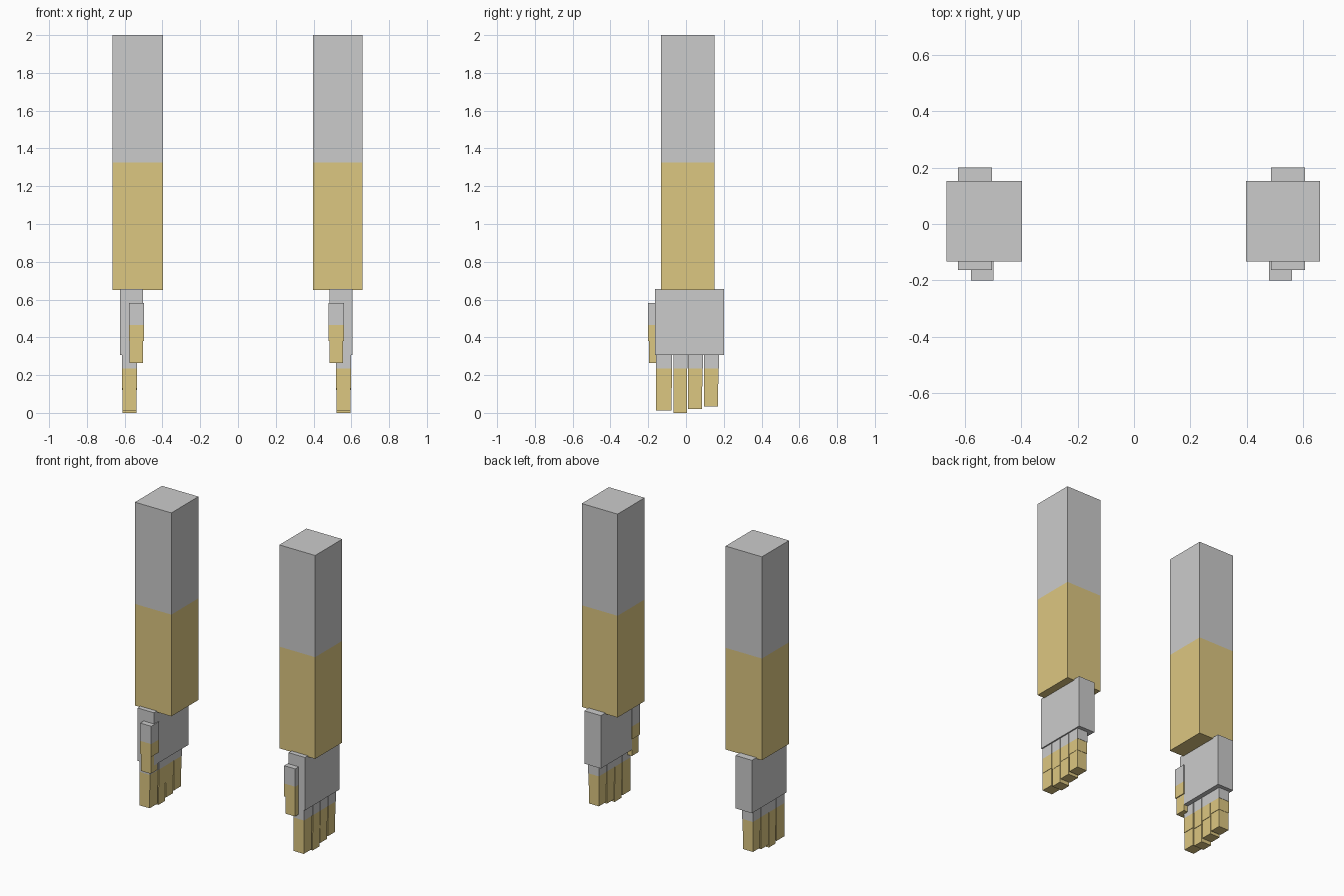
import bpy
import bmesh

if "Cube" in bpy.data.objects:
    bpy.data.objects.remove(bpy.data.objects["Cube"])

gold = bpy.data.materials.new("gold")
gold.diffuse_color = (0.72, 0.57, 0.22, 1)
gold.use_nodes = True
gold.node_tree.nodes["Principled BSDF"].inputs["Base Color"].default_value = gold.diffuse_color


def box(name, side, x, y, z, mat=None):
    """Axis-aligned box from (min, max) pairs; x is mirrored by side."""
    bm = bmesh.new()
    bmesh.ops.create_cube(bm, size=1)
    xs = [side * v for v in x]
    for v in bm.verts:
        v.co = [sum(r) / 2 + c * abs(r[1] - r[0]) for r, c in zip((xs, y, z), v.co)]
    me = bpy.data.meshes.new(name)
    bm.to_mesh(me)
    bm.free()
    ob = bpy.data.objects.new(name, me)
    bpy.context.collection.objects.link(ob)
    if mat:
        me.materials.append(mat)
    return ob


# finger: y range and tip height
fingers = {
    "index": (-0.16, -0.077, 0.013),
    "middle": (-0.067, 0.004, 0.0),
    "ring": (0.010, 0.086, 0.02),
    "little": (0.094, 0.17, 0.034),
}

for label, s, arm_x, d in (("right", 1, (0.396, 0.659), 0.0),
                           ("left", -1, (0.397, 0.664), 0.018)):
    # arm
    box(f"{label}_upper_arm", s, arm_x, (-0.132, 0.152), (1.325, 2.0))
    box(f"{label}_forearm", s, arm_x, (-0.132, 0.152), (0.65, 1.325), gold)
    # palm
    box(f"{label}_palm", s, (0.485 + d, 0.606 + d), (-0.163, 0.2), (0.306, 0.657))
    # thumb
    box(f"{label}_thumb_base", s, (0.479 + d, 0.56 + d), (-0.2, -0.12), (0.465, 0.583))
    box(f"{label}_thumb_middle", s, (0.479 + d, 0.56 + d), (-0.2, -0.12), (0.38, 0.465), gold)
    box(f"{label}_thumb_tip", s, (0.485 + d, 0.557 + d), (-0.196, -0.125), (0.265, 0.38), gold)
    # fingers: knuckle, middle joint, tip
    for name, (y0, y1, tip) in fingers.items():
        mid = tip + 0.12
        e = 0.016 if s < 0 else 0.0
        box(f"{label}_{name}_knuckle", s, (0.518 + e, 0.597 + e), (y0, y1 + 0.004), (0.235, 0.306))
        box(f"{label}_{name}_middle", s, (0.518 + e, 0.597 + e), (y0, y1 + 0.002), (mid, 0.235), gold)
        box(f"{label}_{name}_tip", s, (0.521 + e, 0.595 + e), (y0, y1), (tip, mid), gold)
